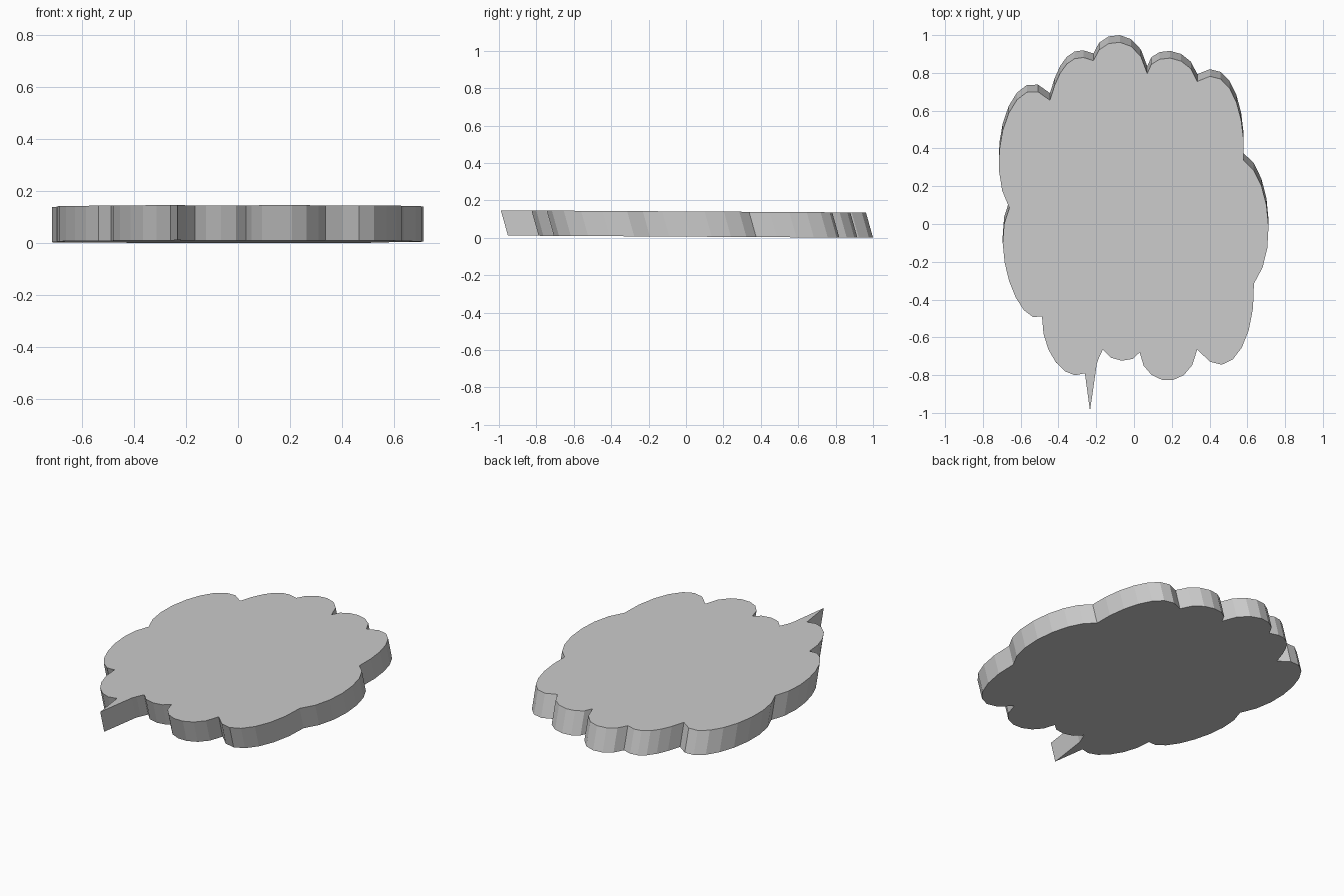
import bpy, bmesh

if "Cube" in bpy.data.objects:
    bpy.data.objects.remove(bpy.data.objects["Cube"])

# Each scallop: start cusp, two points on the bulge (at 1/3 and 2/3), segments.
# Every scallop ends where the next one starts.
SCALLOPS = [
    ((-0.445, 0.655), (-0.39, 0.80), (-0.315, 0.875), 6),
    ((-0.215, 0.865), (-0.135, 0.955), (-0.015, 0.94), 6),
    ((0.07, 0.797), (0.135, 0.872), (0.25, 0.862), 6),
    ((0.335, 0.755), (0.475, 0.755), (0.56, 0.585), 7),
    ((0.58, 0.337), (0.685, 0.17), (0.71, -0.09), 7),
    ((0.635, -0.315), (0.597, -0.595), (0.485, -0.74), 7),
    ((0.335, -0.664), (0.245, -0.812), (0.11, -0.81), 7),
    ((0.03, -0.68), (-0.025, -0.72), (-0.105, -0.716), 4),
    ((-0.165, -0.664), (-0.18, -0.695), (-0.19, -0.72), 2),   # right root of tail
    ((-0.197, -0.74), (-0.209, -0.82), (-0.221, -0.905), 1),  # tail right edge
    ((-0.233, -0.99), (-0.242, -0.925), (-0.251, -0.857), 1), # tail left edge
    ((-0.26, -0.79), (-0.365, -0.78), (-0.453, -0.665), 6),
    ((-0.487, -0.49), (-0.612, -0.415), (-0.69, -0.17), 8),
    ((-0.66, 0.085), (-0.713, 0.39), (-0.62, 0.657), 9),
]


def through(p0, p1, p2, p3, t):
    """Cubic passing through four points at t = 0, 1/3, 2/3, 1."""
    u = 3 * t
    w = (-(u - 1) * (u - 2) * (u - 3) / 6, u * (u - 2) * (u - 3) / 2,
         -u * (u - 1) * (u - 3) / 2, u * (u - 1) * (u - 2) / 6)
    return tuple(sum(k * p[i] for k, p in zip(w, (p0, p1, p2, p3))) for i in (0, 1))


outline = []
for i, (start, a, b, n) in enumerate(SCALLOPS):
    end = SCALLOPS[(i + 1) % len(SCALLOPS)][0]
    outline += [through(start, a, b, end, k / n) for k in range(n)]

# Leaning slab: the lower outline is shifted back, both caps tilt very slightly
LEAN, THICK, TILT = 0.038, 0.135, 0.006
bm = bmesh.new()
lower = [bm.verts.new((x, y + LEAN, TILT * (1 - y - LEAN))) for x, y in outline]
upper = [bm.verts.new((x, y, TILT * (1 - y - LEAN) + THICK)) for x, y in outline]
bm.faces.new(lower)
bm.faces.new(upper)
for i in range(len(outline)):
    j = (i + 1) % len(outline)
    bm.faces.new((lower[i], lower[j], upper[j], upper[i]))
bmesh.ops.recalc_face_normals(bm, faces=bm.faces)

mesh = bpy.data.meshes.new("cloud_bubble")
bm.to_mesh(mesh)
bm.free()
bpy.context.collection.objects.link(bpy.data.objects.new("cloud_bubble", mesh))
